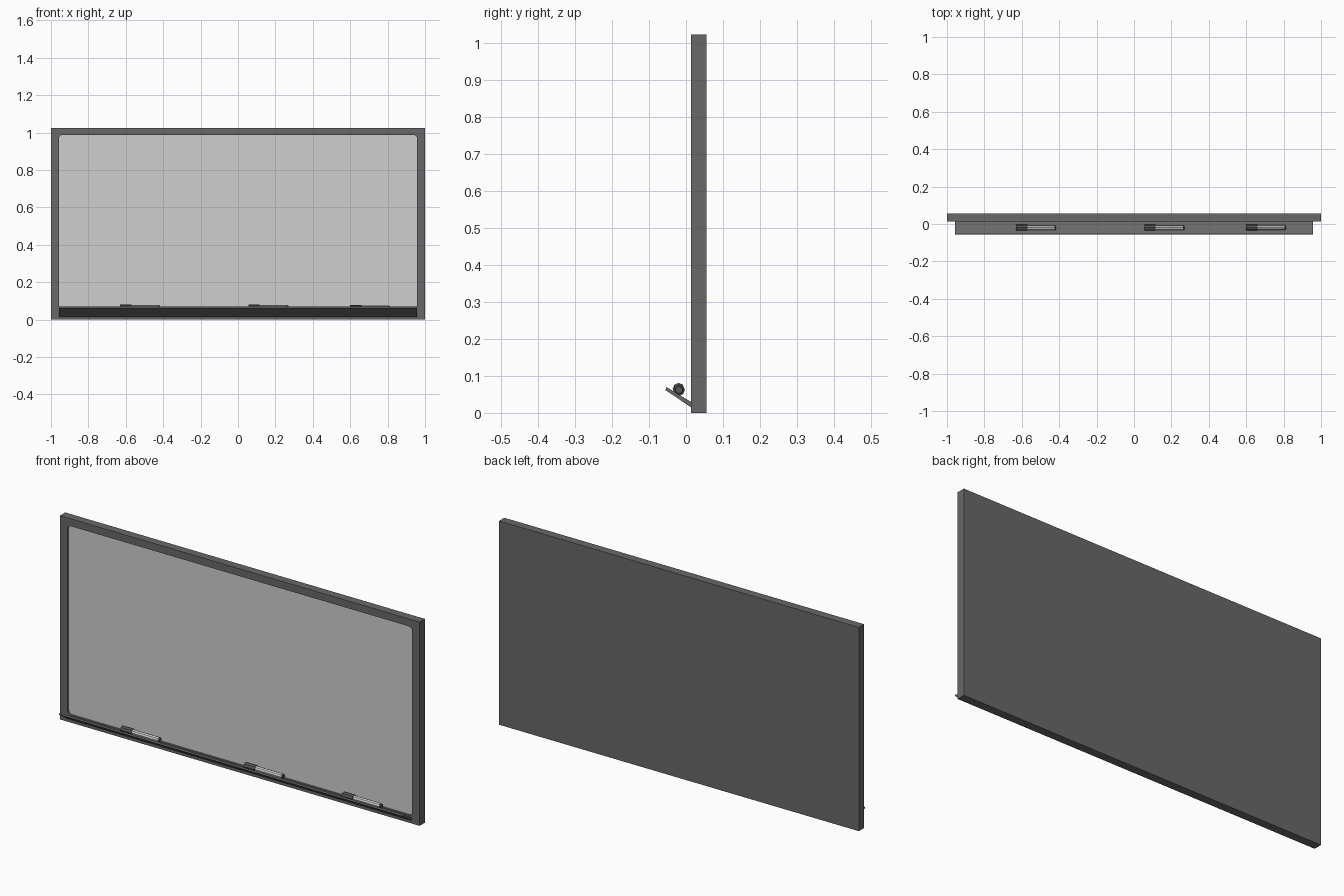
import bpy, bmesh, math
from mathutils import Matrix

if "Cube" in bpy.data.objects:
    bpy.data.objects.remove(bpy.data.objects["Cube"])


def material(name, v):
    m = bpy.data.materials.new(name)
    m.diffuse_color = (v, v, v, 1)
    m.use_nodes = True
    m.node_tree.nodes["Principled BSDF"].inputs["Base Color"].default_value = m.diffuse_color
    return m


DARK = material("dark grey frame", 0.14)
WHITE = material("board white", 0.62)
BODY = material("marker white", 0.66)
CAP = material("marker cap grey", 0.10)


def finish(bm, name, mat):
    bmesh.ops.recalc_face_normals(bm, faces=bm.faces)
    me = bpy.data.meshes.new(name)
    bm.to_mesh(me)
    bm.free()
    me.materials.append(mat)
    ob = bpy.data.objects.new(name, me)
    bpy.context.collection.objects.link(ob)
    return ob


def rounded_rect(hw, z0, z1, r, n=4):
    """Outline of a rounded rectangle in x, z."""
    pts = []
    corners = [(hw - r, z1 - r), (-hw + r, z1 - r), (-hw + r, z0 + r), (hw - r, z0 + r)]
    for k, (cx, cz) in enumerate(corners):
        for i in range(n + 1):
            a = math.pi / 2 * (k + i / n)
            pts.append((cx + r * math.cos(a), cz + r * math.sin(a)))
    return pts


Y_FRONT, Y_BOARD, Y_BACK, TOP = 0.014, 0.024, 0.056, 1.024
opening = rounded_rect(0.958, 0.037, 0.987, 0.02)

# frame: solid slab with a rounded recess in its front
N = 5
bm = bmesh.new()
outer = [(1, TOP), (-1, TOP), (-1, 0), (1, 0)]
of = [bm.verts.new((x, Y_FRONT, z)) for x, z in outer]
ob_ = [bm.verts.new((x, Y_BACK, z)) for x, z in outer]
inf = [bm.verts.new((x, Y_FRONT, z)) for x, z in opening]
inb = [bm.verts.new((x, Y_BOARD + 0.001, z)) for x, z in opening]
for k in range(4):
    j = (k + 1) % 4
    bm.faces.new((of[k], of[j], ob_[j], ob_[k]))
    bm.faces.new((of[k], of[j], inf[j * N], inf[k * N + N - 1]))
    for i in range(N - 1):
        bm.faces.new((of[k], inf[k * N + i], inf[k * N + i + 1]))
for i in range(len(inf)):
    j = (i + 1) % len(inf)
    bm.faces.new((inf[i], inf[j], inb[j], inb[i]))
bm.faces.new(ob_)
bm.faces.new(inb)
finish(bm, "frame", DARK)

# writing surface
bm = bmesh.new()
front = bm.faces.new([bm.verts.new((x, Y_BOARD, z)) for x, z in opening])
front.normal_update()
if front.normal.y > 0:
    front.normal_flip()
me = bpy.data.meshes.new("writing_surface")
bm.to_mesh(me)
bm.free()
me.materials.append(WHITE)
bpy.context.collection.objects.link(bpy.data.objects.new("writing_surface", me))

# sloping marker tray
profile = [(-0.053, 0.070), (0.015, 0.029), (0.015, 0.014), (-0.056, 0.062)]
bm = bmesh.new()
face = bm.faces.new([bm.verts.new((-0.956, y, z)) for y, z in profile])
ext = bmesh.ops.extrude_face_region(bm, geom=[face])
bmesh.ops.translate(bm, vec=(1.912, 0, 0),
                    verts=[v for v in ext["geom"] if isinstance(v, bmesh.types.BMVert)])
finish(bm, "tray", DARK)


def rod(name, x0, x1, y, z, r0, r1, sides, mat):
    """Faceted rod along x."""
    bm = bmesh.new()
    bmesh.ops.create_cone(bm, cap_ends=True, segments=sides, radius1=r0, radius2=r1, depth=x1 - x0)
    bmesh.ops.transform(bm, verts=bm.verts, matrix=Matrix.Translation(((x0 + x1) / 2, y, z))
                        @ Matrix.Rotation(math.pi / 2, 4, 'Y'))
    finish(bm, name, mat)


# markers lying on the tray
for i, (x, y, z) in enumerate([(-0.63, -0.020, 0.065), (0.056, -0.020, 0.065), (0.60, -0.019, 0.062)]):
    rod(f"marker_cap_{i}", x, x + 0.06, y, z, 0.016, 0.016, 8, CAP)
    rod(f"marker_body_{i}", x + 0.055, x + 0.205, y, z, 0.0125, 0.0125, 8, BODY)
    rod(f"marker_end_{i}", x + 0.205, x + 0.213, y, z, 0.0125, 0.010, 8, CAP)
